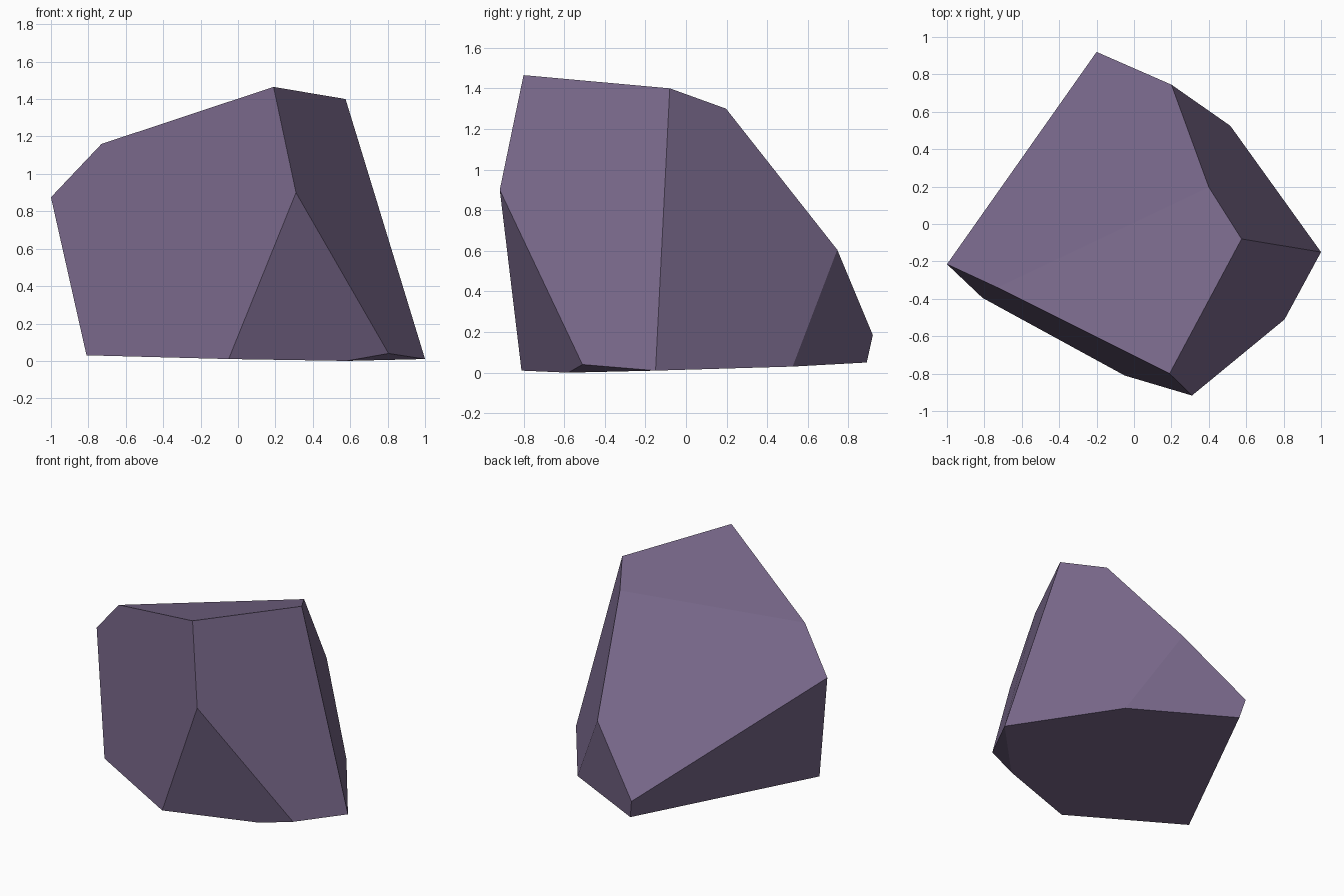
import bpy, bmesh, math

if "Cube" in bpy.data.objects:
    bpy.data.objects.remove(bpy.data.objects["Cube"])

# Faceted boulder: the convex hull of its corner points
top = [(0.19, -0.80, 1.465), (0.575, -0.08, 1.40), (0.40, 0.197, 1.30), (-0.73, -0.34, 1.16)]
middle = [(0.31, -0.917, 0.90), (-1.0, -0.215, 0.875), (0.20, 0.745, 0.605), (-0.20, 0.92, 0.185)]
base = [(-0.81, -0.395, 0.03), (-0.05, -0.81, 0.01), (0.58, -0.58, 0.0), (0.805, -0.51, 0.04),
        (1.0, -0.15, 0.01), (0.515, 0.525, 0.03), (-0.17, 0.89, 0.05)]

bm = bmesh.new()
for corner in top + middle + base:
    bm.verts.new(corner)
bmesh.ops.convex_hull(bm, input=bm.verts[:])

# Merge nearly coplanar triangles into clean flat facets
bmesh.ops.dissolve_limit(bm, angle_limit=math.radians(1.5), verts=bm.verts[:], edges=bm.edges[:])
bmesh.ops.recalc_face_normals(bm, faces=bm.faces[:])

mesh = bpy.data.meshes.new("boulder")
bm.to_mesh(mesh)
bm.free()

# Single muted purple stone colour
stone = bpy.data.materials.new("purple stone")
stone.diffuse_color = (0.188, 0.138, 0.254, 1.0)
stone.use_nodes = True
stone.node_tree.nodes["Principled BSDF"].inputs["Base Color"].default_value = stone.diffuse_color
mesh.materials.append(stone)

boulder = bpy.data.objects.new("boulder", mesh)
bpy.context.collection.objects.link(boulder)
